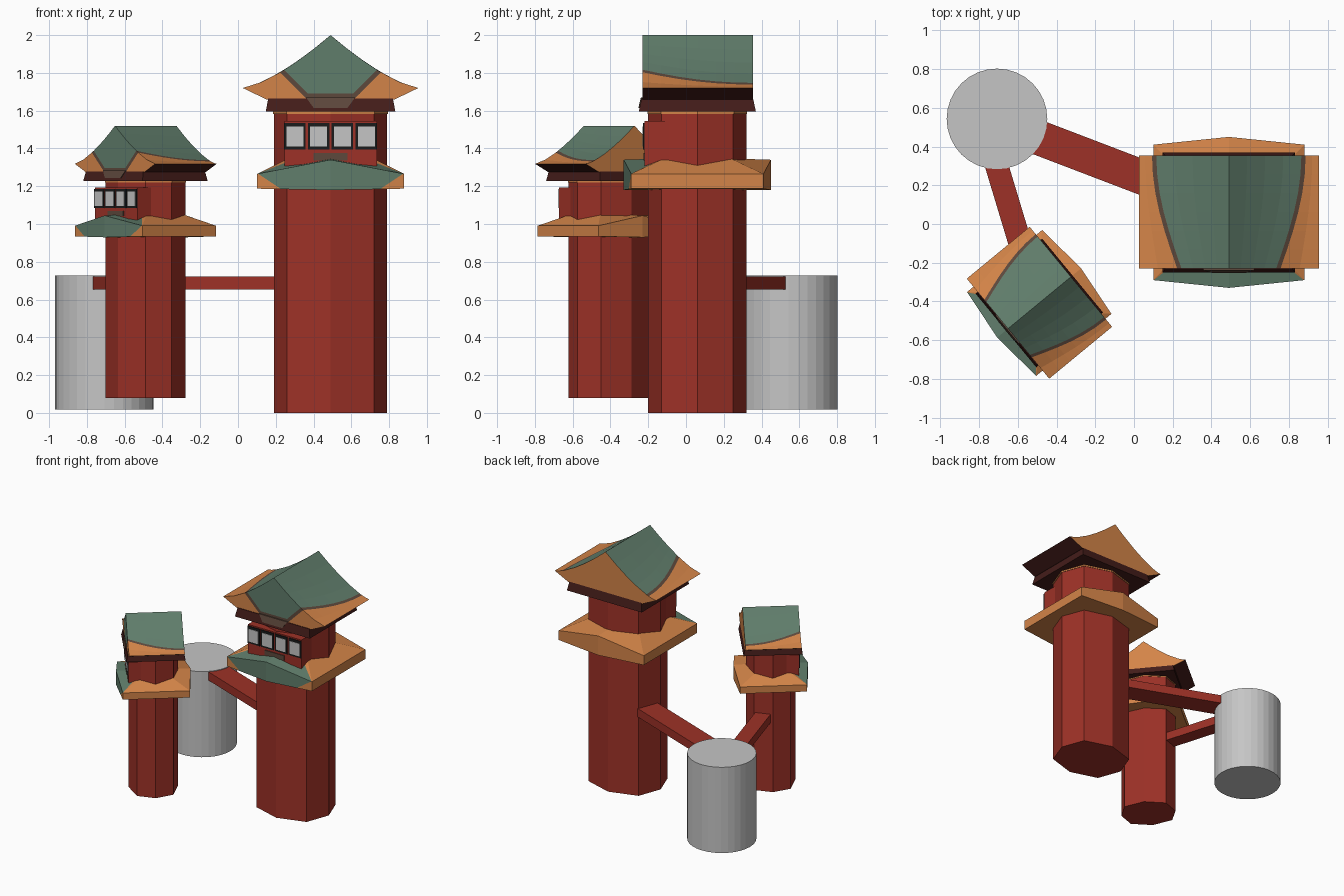
import bpy, bmesh, math
from mathutils import Matrix, Vector

if "Cube" in bpy.data.objects:
    bpy.data.objects.remove(bpy.data.objects["Cube"])


def mat(name, r, g, b):
    m = bpy.data.materials.new(name)
    m.diffuse_color = (r, g, b, 1)
    m.use_nodes = True
    m.node_tree.nodes["Principled BSDF"].inputs["Base Color"].default_value = m.diffuse_color
    return m


RED = mat("brick red", 0.34, 0.031, 0.020)
ORANGE = mat("orange", 0.65, 0.230, 0.065)
GREEN = mat("roof green", 0.117, 0.205, 0.147)
DARK = mat("dark maroon", 0.058, 0.012, 0.010)
BROWN = mat("dull brown", 0.110, 0.065, 0.045)
BLACK = mat("frame black", 0.010, 0.011, 0.011)
GREY = mat("light grey", 0.56, 0.56, 0.56)


def finish(bm, name, mats, M, mirror=False):
    bmesh.ops.recalc_face_normals(bm, faces=bm.faces)
    me = bpy.data.meshes.new(name)
    bm.to_mesh(me)
    bm.free()
    for m in mats:
        me.materials.append(m)
    ob = bpy.data.objects.new(name, me)
    bpy.context.collection.objects.link(ob)
    ob.matrix_world = M
    if mirror:
        ob.modifiers.new("mirror", 'MIRROR')
    return ob


def prism(name, lower, upper, z0, z1, m, M):
    """Solid between two equal-length xy outlines."""
    bm = bmesh.new()
    a = [bm.verts.new((x, y, z0)) for x, y in lower]
    b = [bm.verts.new((x, y, z1)) for x, y in upper]
    n = len(a)
    bm.faces.new(a)
    bm.faces.new(b)
    for i in range(n):
        bm.faces.new((a[i], a[(i + 1) % n], b[(i + 1) % n], b[i]))
    return finish(bm, name, [m], M)


def rect(hx, y0, y1, cx=0):
    return [(cx - hx, y0), (cx + hx, y0), (cx + hx, y1), (cx - hx, y1)]


def cut(bm, faces, co, no):
    """Split faces along a plane so colours can change there."""
    geom = set(faces)
    for f in faces:
        geom.update(f.edges)
        geom.update(f.verts)
    bmesh.ops.bisect_plane(bm, geom=list(geom), dist=1e-5, plane_co=co, plane_no=no)


OCT = [(0, -.26), (.23, -.19), (.30, 0), (.23, .19),
       (0, .26), (-.23, .19), (-.30, 0), (-.23, -.19)]


def skirt_roof(name, M):
    bm = bmesh.new()
    V = lambda *c: bm.verts.new(c)
    top = [V(0, -.39, 1.34), V(.39, -.35, 1.265), V(.39, .35, 1.265), V(0, .39, 1.34)]
    low = [V(0, -.39, 1.18), V(.39, -.35, 1.187), V(.39, .35, 1.187), V(0, .39, 1.18)]
    inn = [V(0, -.24, 1.345), V(.23, -.18, 1.345), V(.23, .18, 1.345), V(0, .24, 1.345)]
    for i in range(3):
        bm.faces.new((low[i], low[i + 1], top[i + 1], top[i]))
        bm.faces.new((top[i], top[i + 1], inn[i + 1], inn[i]))
    bm.faces.new(low)
    bm.normal_update()
    is_front = lambda f: all(v.co.y < -.345 for v in f.verts)
    is_top = lambda f: min(v.co.z for v in f.verts) > 1.26 and not is_front(f)
    cut(bm, [f for f in bm.faces if is_top(f)], (0, -.04, 0), (.8, 1, 0))
    cut(bm, [f for f in bm.faces if is_front(f)], (.27, 0, 1.19), (1, 0, -1.5))
    for f in bm.faces:
        c = f.calc_center_median()
        if is_front(f):
            f.material_index = int(c.x - .27 < 1.5 * (c.z - 1.19))
        elif is_top(f):
            f.material_index = int(c.y + .8 * c.x < -.04)
    finish(bm, name, [ORANGE, GREEN], M, True)


def top_roof(name, M):
    """Swept gable: half profile lofted from front to back, then mirrored."""
    bm = bmesh.new()
    height = lambda x: 1.72 + .28 * max(0, 1 - x / .465) ** 1.42
    rows, steps = [], 6
    for j in range(steps + 1):
        t = j / steps
        b = .245 + .13 * math.sin(t * math.pi / 2)
        xs = [0, b / 4, b / 2, b * .75, b, b + .022, (b + .487) / 2, .465]
        prof = [(x, height(x)) for x in xs] + [(.34, 1.66), (0, 1.66)]
        rows.append([bm.verts.new((x, -.29 + .585 * t, z)) for x, z in prof])
    for a, b in zip(rows, rows[1:]):
        for i in range(9):
            f = bm.faces.new((a[i], a[i + 1], b[i + 1], b[i]))
            # green field, brown line, orange eave, dark underside
            f.material_index = 0 if i < 4 else 1 if i == 4 else 2 if i < 7 else 3
    bm.faces.new(rows[-1]).material_index = 2
    bm.faces.new(rows[0])
    front = lambda: [f for f in bm.faces if all(v.co.y < -.289 for v in f.verts)]
    for co, no in (((.12, 0, 1.69), (1, 0, -1)), ((.155, 0, 1.69), (1, 0, -1)),
                   ((0, 0, 1.69), (0, 0, 1))):
        cut(bm, front(), co, no)
    for f in front():
        c = f.calc_center_median()
        d = (c.x - .12) - (c.z - 1.69)
        f.material_index = 2 if d > .035 else 1 if d > 0 or c.z < 1.69 else 0
    finish(bm, name, [GREEN, BROWN, ORANGE, DARK], M, True)


def tower(tag, M):
    prism(tag + "_shaft", OCT, OCT, 0, 1.6, RED, M)
    trim = [(x * 1.015, y * 1.015) for x, y in OCT]
    prism(tag + "_trim", trim, trim, 1.583, 1.6, ORANGE, M)
    skirt_roof(tag + "_skirt_roof", M)
    # window bay with four framed panes
    bay = rect(.245, -.28, -.1)
    prism(tag + "_window_bay", bay, bay, 1.30, 1.545, RED, M)
    for i, cx in enumerate((-.189, -.063, .063, .189)):
        fr = rect(.057, -.287, -.279, cx)
        pane = rect(.045, -.291, -.286, cx)
        prism(f"{tag}_window_frame_{i}", fr, fr, 1.395, 1.535, BLACK, M)
        prism(f"{tag}_window_pane_{i}", pane, pane, 1.41, 1.515, GREY, M)
    sill = rect(.09, -.286, -.279)
    prism(tag + "_sill_patch", sill, sill, 1.335, 1.375, BROWN, M)
    # dark eave under the roof
    prism(tag + "_eave", rect(.343, -.31, .31), rect(.33, -.295, .295), 1.595, 1.665, DARK, M)
    patch = rect(.09, -.312, -.29)
    prism(tag + "_eave_patch", patch, rect(.13, -.299, -.29), 1.615, 1.67, BROWN, M)
    top_roof(tag + "_top_roof", M)


def beam(name, a, b, w):
    """Flat walkway between two points."""
    a, b = Vector(a), Vector(b)
    d = (b - a).normalized()
    n = Vector((-d.y, d.x)) * w / 2
    o = [tuple(p) for p in (a + n, a - n, b - n, b + n)]
    prism(name, o, o, .653, .723, RED, Matrix.Identity(4))


# two towers, the small one a turned and scaled copy
tower("large_tower", Matrix.Translation((.49, .06, 0)))
tower("small_tower", Matrix.Translation((-.49, -.408, .08))
      @ Matrix.Rotation(math.radians(-50.5), 4, 'Z') @ Matrix.Scale(.72, 4))

# round drum and connecting walkways
ring = [(.26 * math.cos(i * math.tau / 32), .26 * math.sin(i * math.tau / 32)) for i in range(32)]
prism("round_drum", ring, ring, .018, .728, GREY, Matrix.Translation((-.708, .543, 0)))
beam("large_walkway", (-.66, .51), (.40, .105), .18)
beam("small_walkway", (-.715, .32), (-.51, -.36), .12)
